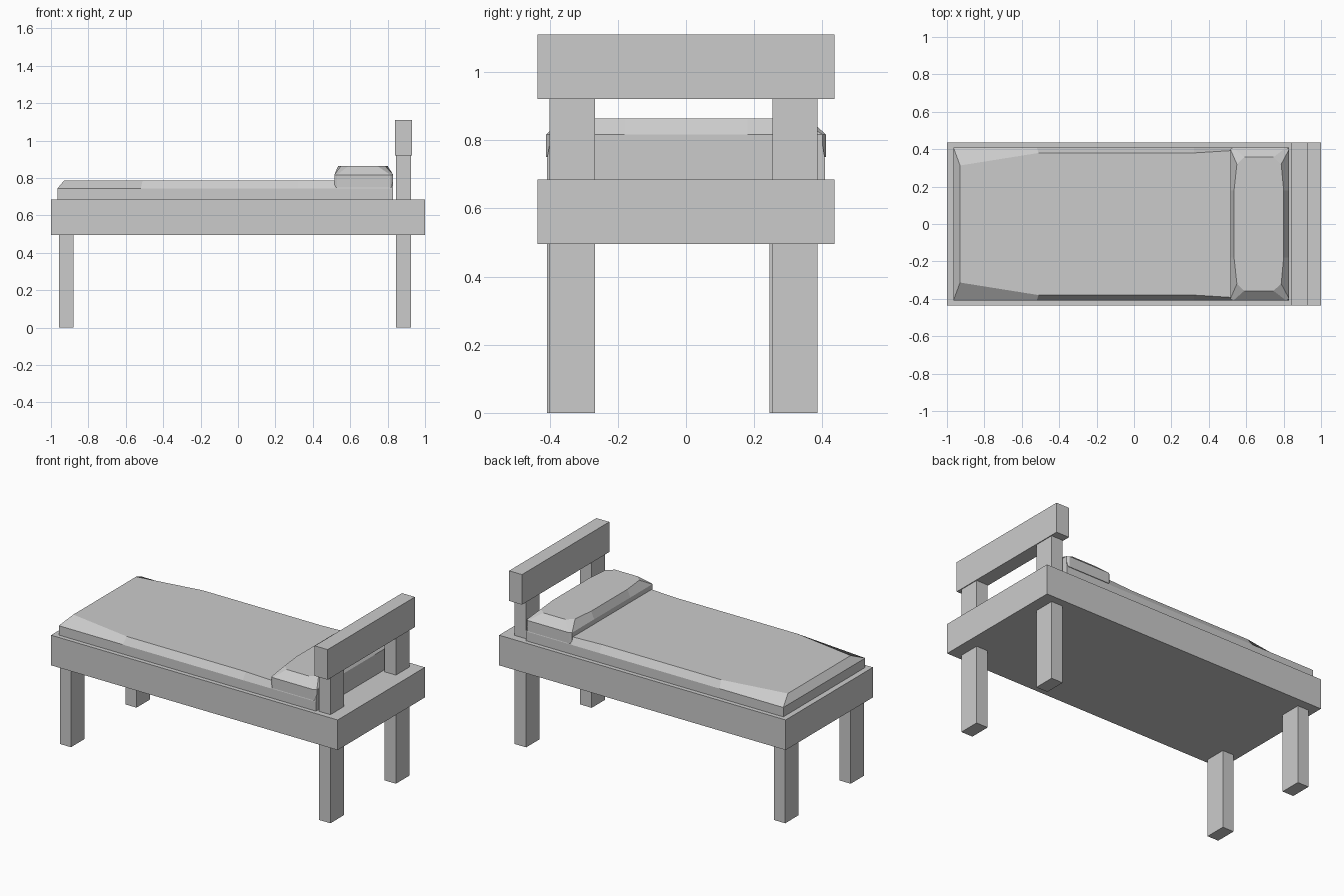
import bpy, bmesh

if "Cube" in bpy.data.objects:
    bpy.data.objects.remove(bpy.data.objects["Cube"])


def box(name, x0, x1, y0, y1, z0, z1):
    loft(name, [[(x, y, z) for x, y in ((x0, y0), (x1, y0), (x1, y1), (x0, y1))]
                for z in (z0, z1)])


def loft(name, rings):
    """Skin matching point rings from bottom to top and cap both ends."""
    bm = bmesh.new()
    rows = [[bm.verts.new(p) for p in ring] for ring in rings]
    n = len(rows[0])
    for a, b in zip(rows, rows[1:]):
        for i in range(n):
            j = (i + 1) % n
            bm.faces.new((a[i], a[j], b[j], b[i]))
    bm.faces.new(rows[0][::-1])
    bm.faces.new(rows[-1])
    bmesh.ops.recalc_face_normals(bm, faces=bm.faces)
    mesh = bpy.data.meshes.new(name)
    bm.to_mesh(mesh)
    bm.free()
    bpy.context.collection.objects.link(bpy.data.objects.new(name, mesh))


def outline(half, z):
    """Mirror a half outline (x, y) across y = 0 into a closed ring."""
    return [(x, -y, z) for x, y in half] + [(x, y, z) for x, y in reversed(half)]


# Bed frame and headboard
box("bed_frame", -1, 1, -0.435, 0.435, 0.495, 0.685)
box("headboard", 0.84, 0.93, -0.435, 0.435, 0.92, 1.11)

# Legs; the head-end pair continues up as headboard posts
for side, y0, y1 in (("front", -0.40, -0.267), ("back", 0.253, 0.386)):
    box(side + "_head_post", 0.845, 0.925, y0, y1, 0, 0.92)
    box(side + "_foot_leg", -0.957, -0.88, y0 - 0.008, y1 - 0.008, 0, 0.495)

# Mattress with soft chamfered edges
base = [(-0.965, 0.408), (-0.52, 0.408), (0.32, 0.408), (0.515, 0.408), (0.83, 0.408)]
top = [(-0.93, 0.313), (-0.51, 0.38), (0.32, 0.38), (0.515, 0.392), (0.83, 0.40)]
loft("mattress", [outline(base, 0.685), outline(base, 0.744), outline(top, 0.787)])

# Pillow
base = [(0.515, 0.18), (0.515, 0.41), (0.515, 0.41), (0.83, 0.41), (0.83, 0.41), (0.83, 0.18)]
base = [(0.515, 0.18), (0.515, 0.40), (0.53, 0.41), (0.815, 0.41), (0.83, 0.40), (0.83, 0.18)]
top = [(0.535, 0.18), (0.55, 0.32), (0.59, 0.357), (0.745, 0.357), (0.787, 0.32), (0.80, 0.18)]
loft("pillow", [outline(base, 0.75), outline(base, 0.817), outline(top, 0.864)])
